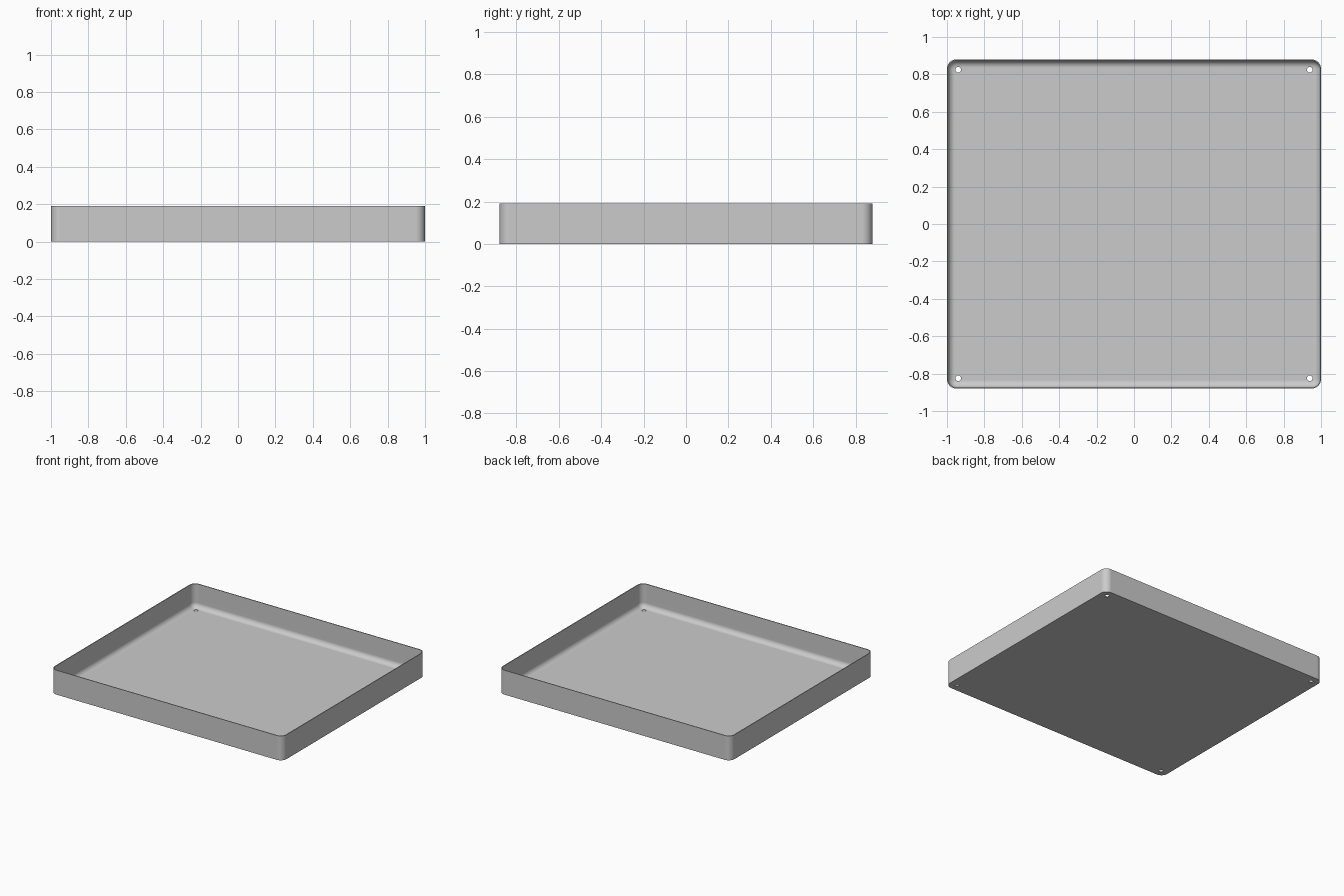
import bpy
import bmesh
from math import sin, cos, pi

cube = bpy.data.objects.get("Cube")
if cube:
    bpy.data.objects.remove(cube, do_unlink=True)

HALF_X, HALF_Y, HEIGHT = 1.0, 0.88, 0.19
CORNER, WALL, FILLET = 0.05, 0.006, 0.038
STEPS = 8

grey = bpy.data.materials.new("light grey")
grey.use_nodes = True
colour = (0.6, 0.6, 0.6, 1)
grey.diffuse_color = colour
grey.node_tree.nodes["Principled BSDF"].inputs["Base Color"].default_value = colour


def rounded_loop(bm, inset, z):
    """Rounded rectangle of vertices, shrunk by inset, at height z."""
    radius = CORNER - inset
    verts = []
    for quarter, (sx, sy) in enumerate([(1, 1), (-1, 1), (-1, -1), (1, -1)]):
        for i in range(STEPS + 1):
            a = (quarter + i / STEPS) * pi / 2
            verts.append(bm.verts.new((sx * (HALF_X - CORNER) + radius * cos(a),
                                       sy * (HALF_Y - CORNER) + radius * sin(a), z)))
    return verts


# Tray: outer wall, rim, inner wall, then a fillet down to the floor
profile = [(0, 0), (0, HEIGHT), (WALL, HEIGHT)]
for i in range(STEPS + 1):
    a = i / STEPS * pi / 2
    profile.append((WALL + FILLET * (1 - cos(a)), WALL + FILLET * (1 - sin(a))))

bm = bmesh.new()
loops = [rounded_loop(bm, inset, z) for inset, z in profile]
for low, high in zip(loops, loops[1:]):
    n = len(low)
    for i in range(n):
        j = (i + 1) % n
        bm.faces.new((low[i], low[j], high[j], high[i]))
bm.faces.new(loops[0][::-1])
bm.faces.new(loops[-1])
bmesh.ops.recalc_face_normals(bm, faces=bm.faces)
mesh = bpy.data.meshes.new("tray")
bm.to_mesh(mesh)
bm.free()
mesh.materials.append(grey)
tray = bpy.data.objects.new("tray", mesh)
bpy.context.collection.objects.link(tray)

# Drain holes in the four corners of the floor
bm = bmesh.new()
for sx in (-1, 1):
    for sy in (-1, 1):
        made = bmesh.ops.create_cone(bm, cap_ends=True, segments=24,
                                     radius1=0.015, radius2=0.015, depth=0.1)
        bmesh.ops.translate(bm, verts=made["verts"], vec=(sx * 0.94, sy * 0.825, 0))
cut_mesh = bpy.data.meshes.new("drain_hole_cutter")
bm.to_mesh(cut_mesh)
bm.free()
cut_mesh.materials.append(grey)
cutter = bpy.data.objects.new("drain_hole_cutter", cut_mesh)
bpy.context.collection.objects.link(cutter)
cutter.hide_render = True

holes = tray.modifiers.new("drain_holes", "BOOLEAN")
holes.operation = "DIFFERENCE"
holes.solver = "EXACT"
holes.object = cutter

bpy.ops.object.select_all(action="DESELECT")
tray.select_set(True)
bpy.context.view_layer.objects.active = tray
bpy.ops.object.modifier_apply(modifier=holes.name)
bpy.data.objects.remove(cutter, do_unlink=True)

# Smooth corners and fillet, flat floor and walls
bpy.ops.object.shade_smooth_by_angle(angle=pi / 6)
weighted = tray.modifiers.new("flat_panels", "WEIGHTED_NORMAL")
weighted.keep_sharp = True
